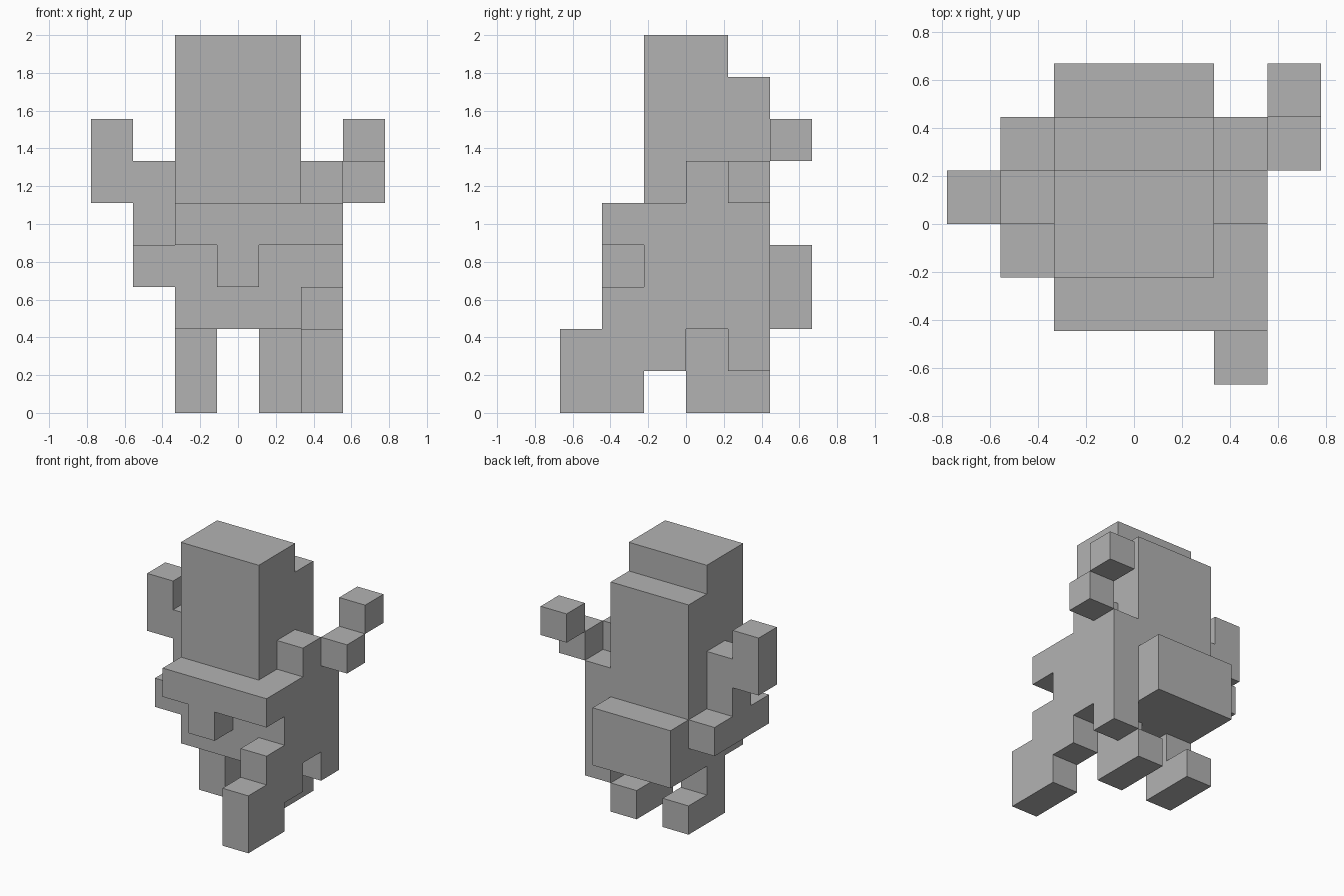
import bpy, bmesh
from itertools import product
from mathutils import Vector

cube = bpy.data.objects.get("Cube")
if cube:
    bpy.data.objects.remove(cube, do_unlink=True)

UNIT = 2 / 9                      # edge of one block
ORIGIN = Vector((-3.5, -3, 0))    # grid corner, in blocks

grey = bpy.data.materials.new("plain_grey")
grey.use_nodes = True
colour = (0.45, 0.45, 0.45, 1)
grey.diffuse_color = colour
grey.node_tree.nodes["Principled BSDF"].inputs["Base Color"].default_value = colour


def box(x, y, z, w=1, d=1, h=1):
    """Grid cells of a box with its low corner at x, y, z."""
    return set(product(range(x, x + w), range(y, y + d), range(z, z + h)))


def foot(x):
    return box(x, 3, 0, h=2) | box(x, 4, 0)


parts = {
    # head with a lower step at the back
    "head": box(2, 2, 5, 3, 2, 4) | box(2, 4, 5, 3, 1, 3),
    "body": box(2, 2, 2, 3, 3, 3),
    # collar with a hanging centre block
    "collar": box(2, 1, 4, 4) | box(3, 1, 3),
    "backpack": box(2, 5, 2, 3, 1, 2),
    # side panel, down to a rear flap and a stepping leg
    "side_panel": box(5, 2, 2, 1, 3, 3) | box(5, 4, 1),
    "left_stepping_leg": box(5, 1, 2) | box(5, 0, 0, 1, 2, 2) | box(5, 2, 1),
    "left_foot": foot(4),
    "right_foot": foot(2),
    # arms
    "left_arm": box(5, 3, 5) | box(6, 4, 5) | box(6, 5, 6),
    "right_arm": box(1, 3, 4, h=2) | box(0, 3, 5, h=2),
    "right_hip_bar": box(1, 2, 3, 1, 3),
}
solid = set().union(*parts.values())


def build(name, cells):
    """Make the outer shell of a part, leaving out faces against other blocks."""
    bm = bmesh.new()
    for cell in sorted(cells):
        centre = Vector(cell) + ORIGIN + Vector((0.5, 0.5, 0.5))
        for axis, side in product(range(3), (-1, 1)):
            normal = Vector((0, 0, 0))
            normal[axis] = side
            if tuple(int(c + n) for c, n in zip(cell, normal)) in solid:
                continue
            u = Vector((0, 0, 0))
            u[(axis + 1) % 3] = 0.5
            v = normal.cross(u)
            mid = centre + normal / 2
            corners = (mid - u - v, mid + u - v, mid + u + v, mid - u + v)
            bm.faces.new([bm.verts.new(c * UNIT) for c in corners])
    bmesh.ops.remove_doubles(bm, verts=bm.verts, dist=0.001)
    bmesh.ops.dissolve_limit(bm, angle_limit=0.01, verts=bm.verts, edges=bm.edges)
    mesh = bpy.data.meshes.new(name)
    bm.to_mesh(mesh)
    bm.free()
    mesh.materials.append(grey)
    bpy.context.collection.objects.link(bpy.data.objects.new(name, mesh))


for name, cells in parts.items():
    build(name, cells)
